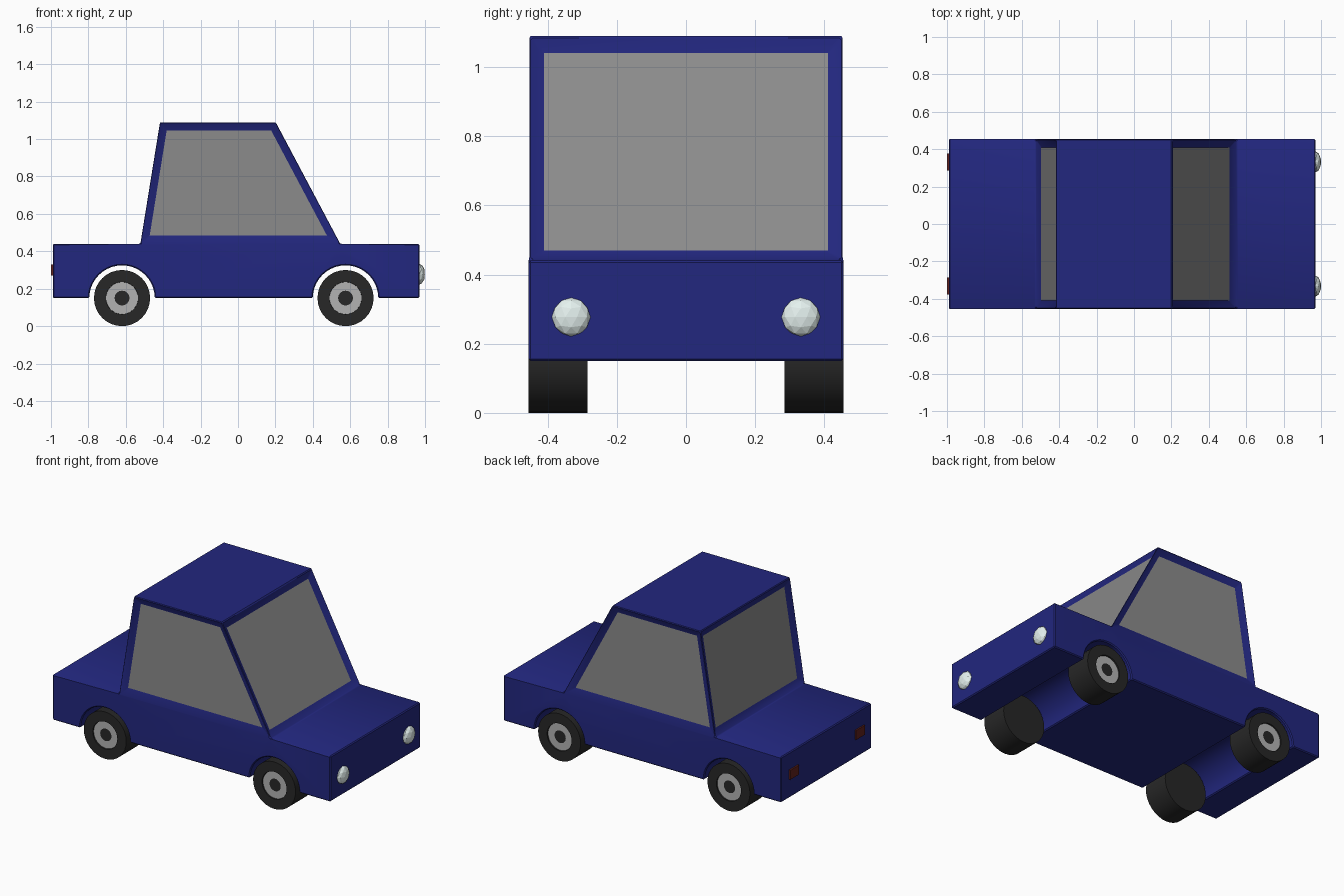
import bpy, bmesh
from math import pi, cos, sin
from mathutils import Matrix

if "Cube" in bpy.data.objects:
    bpy.data.objects.remove(bpy.data.objects["Cube"])

HALF = 0.455                      # half width of the car
AXLES = (-0.62, 0.575)
AXLE_Z, ARCH_R, WHEEL_R, WHEEL_W = 0.15, 0.175, 0.15, 0.17


def material(name, r, g, b):
    m = bpy.data.materials.new(name)
    m.diffuse_color = (r, g, b, 1)
    m.use_nodes = True
    m.node_tree.nodes["Principled BSDF"].inputs["Base Color"].default_value = m.diffuse_color
    return m


BLUE = material("blue paint", 0.016, 0.02, 0.21)
GLASS = material("grey glass", 0.26, 0.26, 0.26)
RUBBER = material("rubber", 0.02, 0.02, 0.02)
METAL = material("hub metal", 0.45, 0.45, 0.45)
LAMP = material("lamp", 0.78, 0.88, 0.86)
RED = material("tail lamp red", 0.12, 0.015, 0.012)


def finish(bm, name, mats, smooth=False):
    me = bpy.data.meshes.new(name)
    bm.to_mesh(me)
    bm.free()
    ob = bpy.data.objects.new(name, me)
    bpy.context.collection.objects.link(ob)
    for m in mats:
        me.materials.append(m)
    if smooth:
        bpy.ops.object.select_all(action='DESELECT')
        ob.select_set(True)
        bpy.context.view_layer.objects.active = ob
        bpy.ops.object.shade_smooth_by_angle(angle=pi / 6)
    return ob


# Body: side profile with wheel arches, plus a cabin sharing the waistline edge
lower = [(-0.985, 0.15)]
for ax in AXLES:
    lower += [(ax - ARCH_R * cos(pi * i / 20), AXLE_Z + ARCH_R * sin(pi * i / 20))
              for i in range(21)]
lower += [(0.97, 0.15), (0.97, 0.44), (0.55, 0.44), (-0.525, 0.44), (-0.985, 0.44)]
lower[0] = (-0.99, 0.15)
lower[-1] = (-0.99, 0.44)
cabin = [(-0.42, 1.09), (0.205, 1.09)]

bm = bmesh.new()
sides = []
for y in (-HALF, HALF):
    low = [bm.verts.new((x, y, z)) for x, z in lower]
    top = [bm.verts.new((x, y, z)) for x, z in cabin]
    bm.faces.new(low)
    side_window = bm.faces.new([low[-3], top[1], top[0], low[-2]])
    sides.append((low[:-2] + top[::-1] + low[-2:], side_window))
(ring_a, win_a), (ring_b, win_b) = sides
n = len(ring_a)
panels = [win_a, win_b]
for i in range(n):
    j = (i + 1) % n
    f = bm.faces.new([ring_a[i], ring_a[j], ring_b[j], ring_b[i]])
    if abs(ring_a[i].co.z - ring_a[j].co.z) > 0.5:   # windscreen and rear screen
        panels.append(f)
bmesh.ops.recalc_face_normals(bm, faces=bm.faces)

# Recess every window opening
bmesh.ops.inset_individual(bm, faces=panels, thickness=0.045, depth=-0.025,
                           use_even_offset=True)
bm.normal_update()

# Glass panes laid just over the recess floors
panes = bmesh.new()
for f in panels:
    panes.faces.new([panes.verts.new(v.co + f.normal * 0.004) for v in f.verts])
finish(panes, "windows", [GLASS])

# Small chamfer on the sharp outer edges
hard = [e for e in bm.edges if len(e.link_faces) == 2
        and e.calc_face_angle(0) > pi / 6
        and not any(f in panels for f in e.link_faces)]
bmesh.ops.bevel(bm, geom=hard, offset=0.006, segments=1, profile=0.5,
                affect='EDGES', clamp_overlap=True)
finish(bm, "car_body", [BLUE], smooth=True)


# Wheels: tyre cylinder with a metal ring and a dark cap on the outer face
def wheel(name, x, side):
    bm = bmesh.new()
    bmesh.ops.create_cone(bm, cap_ends=True, segments=32, radius1=WHEEL_R,
                          radius2=WHEEL_R, depth=WHEEL_W)
    bm.normal_update()
    outer = next(f for f in bm.faces if f.normal.z > 0.9)
    bmesh.ops.inset_individual(bm, faces=[outer], thickness=0.063, use_even_offset=True)
    bmesh.ops.inset_individual(bm, faces=[outer], thickness=0.001, depth=-0.008,
                               use_even_offset=True)
    outer.material_index = 1
    bmesh.ops.inset_individual(bm, faces=[outer], thickness=0.046, use_even_offset=True)
    outer.material_index = 0
    place = Matrix.Translation((x, side * (HALF - WHEEL_W / 2), AXLE_Z))
    bm.transform(place @ Matrix.Rotation(-side * pi / 2, 4, 'X'))
    finish(bm, name, [RUBBER, METAL], smooth=True)


# Lamps: squashed faceted spheres in front, small boxes behind
def headlight(name, y):
    bm = bmesh.new()
    bmesh.ops.create_icosphere(bm, subdivisions=2, radius=1)
    bm.transform(Matrix.Translation((0.97, y, 0.277)) @ Matrix.Diagonal((0.03, 0.056, 0.056, 1)))
    finish(bm, name, [LAMP])


def tail_light(name, y):
    bm = bmesh.new()
    bmesh.ops.create_cube(bm, size=1)
    bm.transform(Matrix.Translation((-0.985, y, 0.3)) @ Matrix.Diagonal((0.03, 0.09, 0.06, 1)))
    finish(bm, name, [RED])


for s, label in ((-1, "right"), (1, "left")):
    for ax, end in zip(AXLES, ("rear", "front")):
        wheel(f"{end}_{label}_wheel", ax, s)
    headlight(f"{label}_headlight", s * 0.332)
    tail_light(f"{label}_tail_light", s * 0.332)
